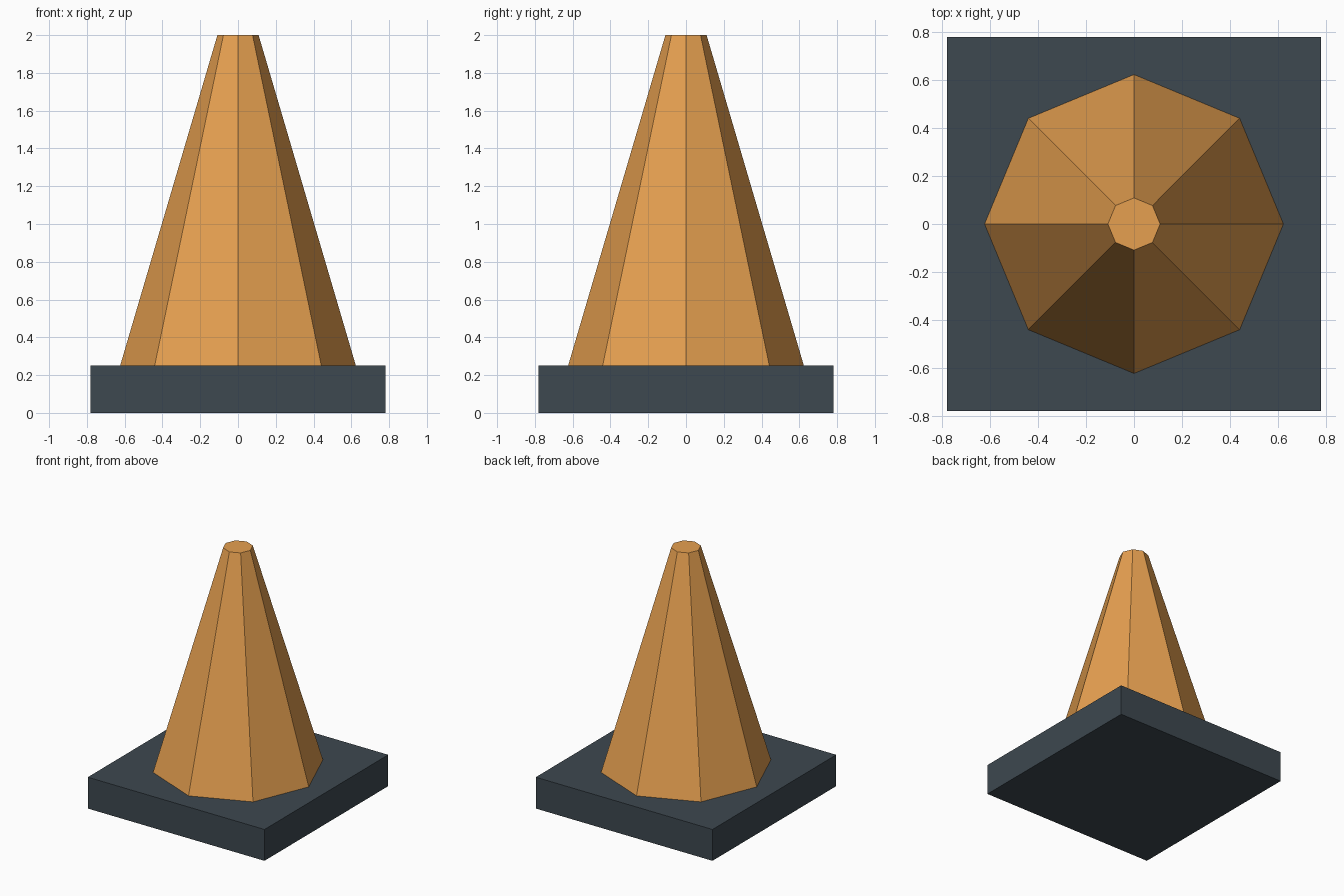
import bpy

if "Cube" in bpy.data.objects:
    bpy.data.objects.remove(bpy.data.objects["Cube"])


def material(name, color):
    mat = bpy.data.materials.new(name)
    mat.diffuse_color = color
    mat.use_nodes = True
    mat.node_tree.nodes["Principled BSDF"].inputs["Base Color"].default_value = mat.diffuse_color
    return mat


def finish(name, mat):
    obj = bpy.context.object
    obj.name = name
    obj.data.materials.append(mat)
    return obj


BASE_HALF, BASE_TOP, HEIGHT = 0.78, 0.25, 2.0

orange = material("orange", (0.79, 0.35, 0.08, 1))
slate = material("slate", (0.047, 0.065, 0.08, 1))

# Square base slab
bpy.ops.mesh.primitive_cube_add(size=1, location=(0, 0, BASE_TOP / 2))
base = finish("base", slate)
base.scale = (2 * BASE_HALF, 2 * BASE_HALF, BASE_TOP)
bpy.ops.object.transform_apply(location=False, rotation=False, scale=True)

# Eight-sided tapered body with flat tip
bpy.ops.mesh.primitive_cone_add(
    vertices=8, radius1=0.624, radius2=0.109, depth=HEIGHT - BASE_TOP,
    location=(0, 0, (HEIGHT + BASE_TOP) / 2))
finish("cone_body", orange)
